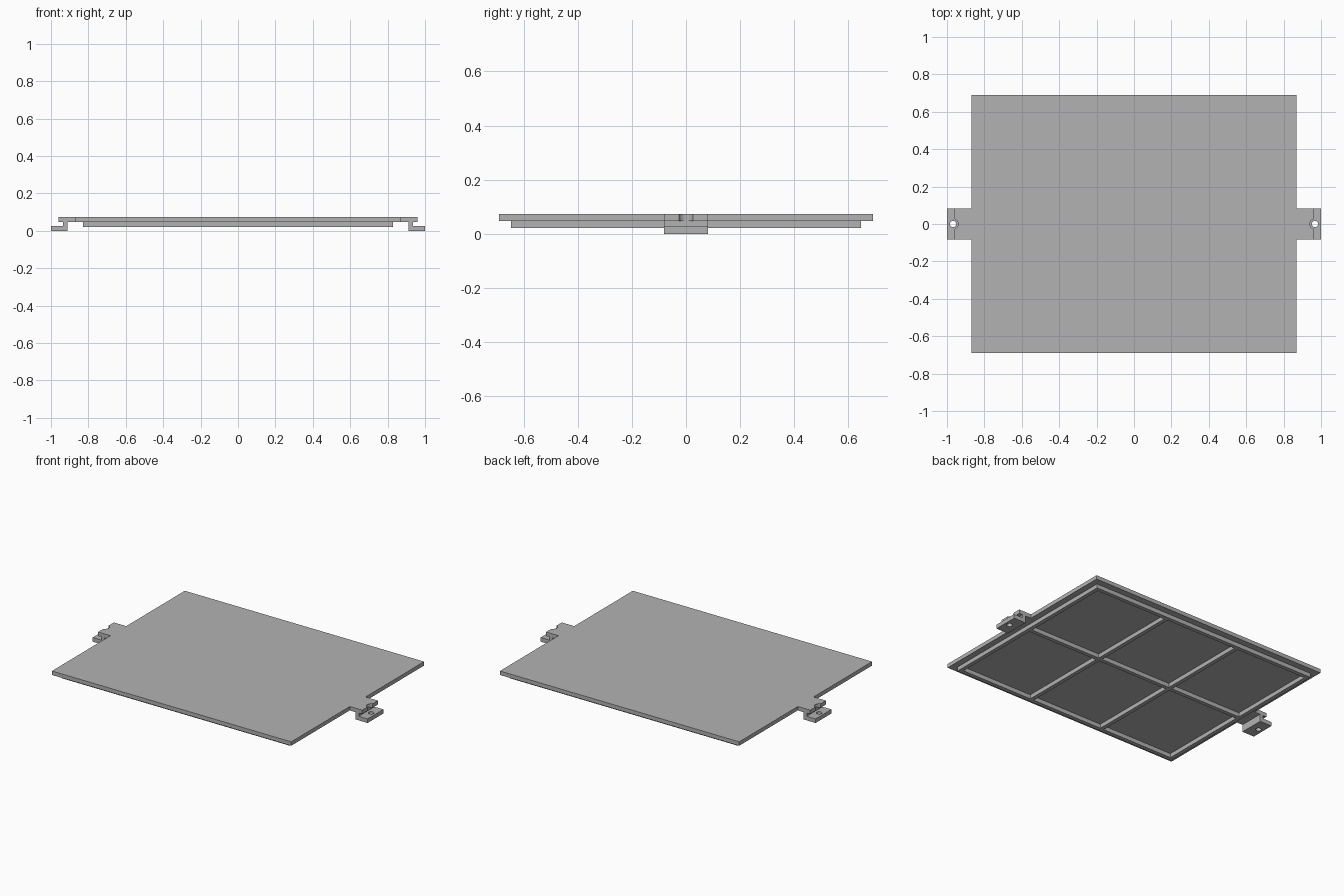
import bpy
import bmesh

default = bpy.data.objects.get("Cube")
if default:
    bpy.data.objects.remove(default, do_unlink=True)

# Main levels and sizes
TOP, PLATE_BASE, RIB_BASE, FOOT_TOP = 0.074, 0.048, 0.021, 0.027
PLATE_X, PLATE_Y = 0.87, 0.69
RIB_X, RIB_Y, RIB_W = 0.83, 0.647, 0.026
TAB_HALF = 0.082

grey = bpy.data.materials.new("plain_grey")
grey.use_nodes = True
colour = (0.45, 0.45, 0.45, 1)
grey.diffuse_color = colour
grey.node_tree.nodes["Principled BSDF"].inputs["Base Color"].default_value = colour


def finish(name, bm):
    bmesh.ops.recalc_face_normals(bm, faces=bm.faces)
    mesh = bpy.data.meshes.new(name)
    bm.to_mesh(mesh)
    bm.free()
    mesh.materials.append(grey)
    obj = bpy.data.objects.new(name, mesh)
    bpy.context.collection.objects.link(obj)
    return obj


def box(name, x0, x1, y0, y1, z0, z1):
    bm = bmesh.new()
    bmesh.ops.create_cube(bm, size=1)
    for v in bm.verts:
        v.co = ((x0 + x1) / 2 + v.co.x * (x1 - x0),
                (y0 + y1) / 2 + v.co.y * (y1 - y0),
                (z0 + z1) / 2 + v.co.z * (z1 - z0))
    return finish(name, bm)


def cylinder(name, x, radius, z0, z1):
    bm = bmesh.new()
    bmesh.ops.create_cone(bm, cap_ends=True, segments=32, radius1=radius,
                          radius2=radius, depth=z1 - z0)
    bmesh.ops.translate(bm, verts=bm.verts, vec=(x, 0, (z0 + z1) / 2))
    return finish(name, bm)


def cut(target, cutters):
    for cutter in cutters:
        mod = target.modifiers.new("cut", 'BOOLEAN')
        mod.operation = 'DIFFERENCE'
        mod.solver = 'EXACT'
        mod.object = cutter
    bpy.context.view_layer.update()
    graph = bpy.context.evaluated_depsgraph_get()
    mesh = bpy.data.meshes.new_from_object(target.evaluated_get(graph))
    target.modifiers.clear()
    target.data = mesh
    for cutter in cutters:
        bpy.data.objects.remove(cutter, do_unlink=True)


# Flat cover plate
box("cover_plate", -PLATE_X, PLATE_X, -PLATE_Y, PLATE_Y, PLATE_BASE, TOP)

# Stiffening ribs: a slab with three by two pockets cut through it
ribs = box("underside_ribs", -RIB_X, RIB_X, -RIB_Y, RIB_Y, RIB_BASE, PLATE_BASE)
pitch_x = (2 * RIB_X - RIB_W) / 3
pitch_y = (2 * RIB_Y - RIB_W) / 2
pockets = []
for i in range(3):
    for j in range(2):
        x = -RIB_X + RIB_W + i * pitch_x
        y = -RIB_Y + RIB_W + j * pitch_y
        pockets.append(box("pocket", x, x + pitch_x - RIB_W,
                           y, y + pitch_y - RIB_W, 0, TOP))
cut(ribs, pockets)

# Stepped mounting brackets with a screw hole and a clearance notch
profile = [(PLATE_X, TOP), (0.96, TOP), (0.96, PLATE_BASE), (0.936, PLATE_BASE),
           (0.936, FOOT_TOP), (1, FOOT_TOP), (1, 0), (0.912, 0),
           (0.912, PLATE_BASE), (PLATE_X, PLATE_BASE)]
for side, name in ((1, "left_bracket"), (-1, "right_bracket")):
    bm = bmesh.new()
    face = bm.faces.new([bm.verts.new((side * x, -TAB_HALF, z)) for x, z in profile])
    ext = bmesh.ops.extrude_face_region(bm, geom=[face])
    verts = [g for g in ext["geom"] if isinstance(g, bmesh.types.BMVert)]
    bmesh.ops.translate(bm, verts=verts, vec=(0, 2 * TAB_HALF, 0))
    bracket = finish(name, bm)
    hole_x = side * 0.968
    cut(bracket, [cylinder("screw_hole", hole_x, 0.017, -0.02, 0.04),
                  cylinder("notch", hole_x, 0.028, 0.04, 0.1)])
    # Smooth the round walls only
    bpy.ops.object.select_all(action='DESELECT')
    bracket.select_set(True)
    bpy.context.view_layer.objects.active = bracket
    bpy.ops.object.shade_smooth_by_angle()
